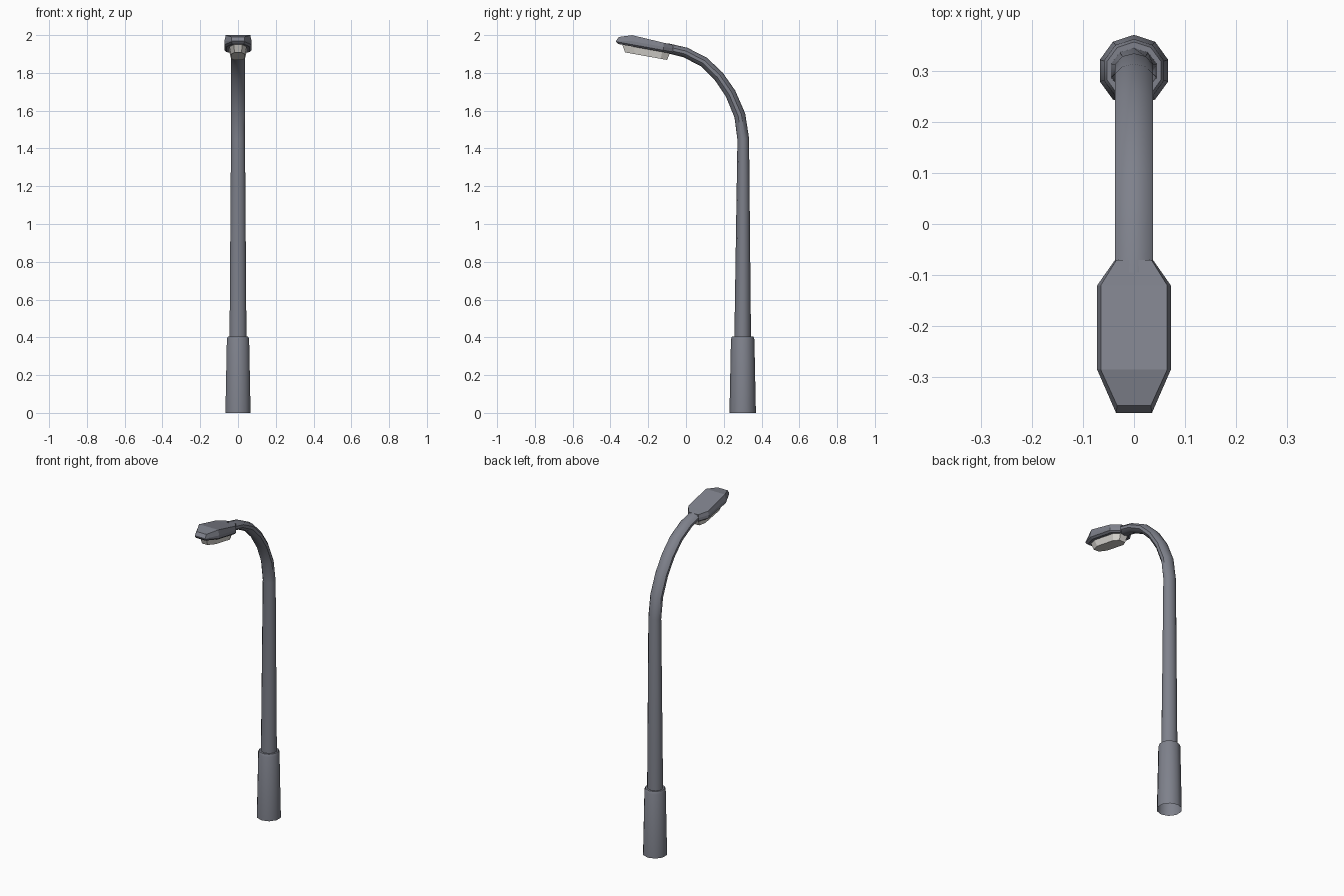
import bpy, bmesh, math
from mathutils import Vector

if "Cube" in bpy.data.objects:
    bpy.data.objects.remove(bpy.data.objects["Cube"])

SIDES = 10


def loft(name, rings, caps=(), smooth=False, strip_caps=False):
    """Skin a list of equal-length point rings; caps may hold 0 and -1."""
    bm = bmesh.new()
    vs = [[bm.verts.new(p) for p in r] for r in rings]
    n = len(vs[0])
    for a, b in zip(vs, vs[1:]):
        for i in range(n):
            j = (i + 1) % n
            bm.faces.new((a[i], a[j], b[j], b[i]))
    for c in caps:
        r = vs[c]
        if strip_caps:      # mirrored outline: join left/right pairs
            for i in range(n // 2 - 1):
                bm.faces.new((r[i], r[i + 1], r[n - 2 - i], r[n - 1 - i]))
        else:
            bm.faces.new(r)
    bmesh.ops.recalc_face_normals(bm, faces=bm.faces)
    mesh = bpy.data.meshes.new(name)
    bm.to_mesh(mesh)
    bm.free()
    ob = bpy.data.objects.new(name, mesh)
    bpy.context.collection.objects.link(ob)
    if smooth:
        bpy.ops.object.select_all(action='DESELECT')
        ob.select_set(True)
        bpy.context.view_layer.objects.active = ob
        bpy.ops.object.shade_smooth_by_angle(angle=math.radians(40))
    return ob


def ring(y, z, rx, ry, tilt=0):
    """Elliptical ring in the YZ sweep plane, tilted about x."""
    pts = []
    for i in range(SIDES):
        a = math.tau * i / SIDES
        d = ry * math.cos(a)
        pts.append(Vector((rx * math.sin(a), y + d * math.cos(tilt), z + d * math.sin(tilt))))
    return pts


def slab(half):
    """Mirror half outline (x, y, offset) and lay it on the lamp's sloping plane."""
    full = half + [(-x, y, o) for x, y, o in reversed(half)]
    return [(x, y, 1.965 - 0.18 * (y + 0.37) + o) for x, y, o in full]


# Base sleeve, open underneath
loft("base_sleeve", [ring(0.3, z, r, r) for z, r in
                     [(0, 0.07), (0.39, 0.062), (0.405, 0.056), (0.405, 0.043)]], smooth=True)

# Tapered pole curving forward into the arm: (y, z, tilt in degrees)
path = [(0.303, 1.45, 7), (0.285, 1.575, 20), (0.236, 1.69, 33), (0.173, 1.782, 43),
        (0.094, 1.858, 55), (-0.003, 1.908, 68), (-0.10, 1.931, 78)]
rings = [ring(0.3, 0.4, 0.047, 0.044)]
for k, (y, z, t) in enumerate(path):
    rings.append(ring(y, z, 0.039, 0.031 - 0.0008 * k, math.radians(t)))
loft("pole_and_arm", rings, caps=(-1,), smooth=True)

# Lamp housing with bevelled upper and lower rims
loft("lamp_housing", [
    slab([(0.030, -0.08, -0.010), (0.061, -0.125, -0.010), (0.061, -0.28, -0.010), (0.030, -0.36, -0.010)]),
    slab([(0.037, -0.07, 0.0), (0.072, -0.12, 0.0), (0.072, -0.285, 0.0), (0.035, -0.37, 0.0)]),
    slab([(0.037, -0.07, 0.018), (0.072, -0.12, 0.018), (0.072, -0.285, 0.018), (0.035, -0.37, 0.005)]),
    slab([(0.034, -0.07, 0.038), (0.065, -0.12, 0.040), (0.065, -0.285, 0.050), (0.033, -0.355, 0.028)]),
], caps=(0, -1), strip_caps=True)

# Pale lens below the housing
lens = loft("lamp_lens", [
    slab([(0.025, -0.085, -0.008), (0.046, -0.125, -0.008), (0.046, -0.28, -0.008), (0.023, -0.338, -0.008)]),
    slab([(0.020, -0.10, -0.048), (0.037, -0.135, -0.048), (0.037, -0.27, -0.048), (0.018, -0.322, -0.048)]),
], caps=(0, -1), strip_caps=True)


def paint(ob, name, color):
    m = bpy.data.materials.new(name)
    m.diffuse_color = color
    m.use_nodes = True
    m.node_tree.nodes["Principled BSDF"].inputs["Base Color"].default_value = m.diffuse_color
    ob.data.materials.append(m)


paint(lens, "pale_glass", (0.72, 0.70, 0.66, 1))
for n in ("base_sleeve", "pole_and_arm", "lamp_housing"):
    paint(bpy.data.objects[n], "grey_metal", (0.21, 0.22, 0.26, 1))
